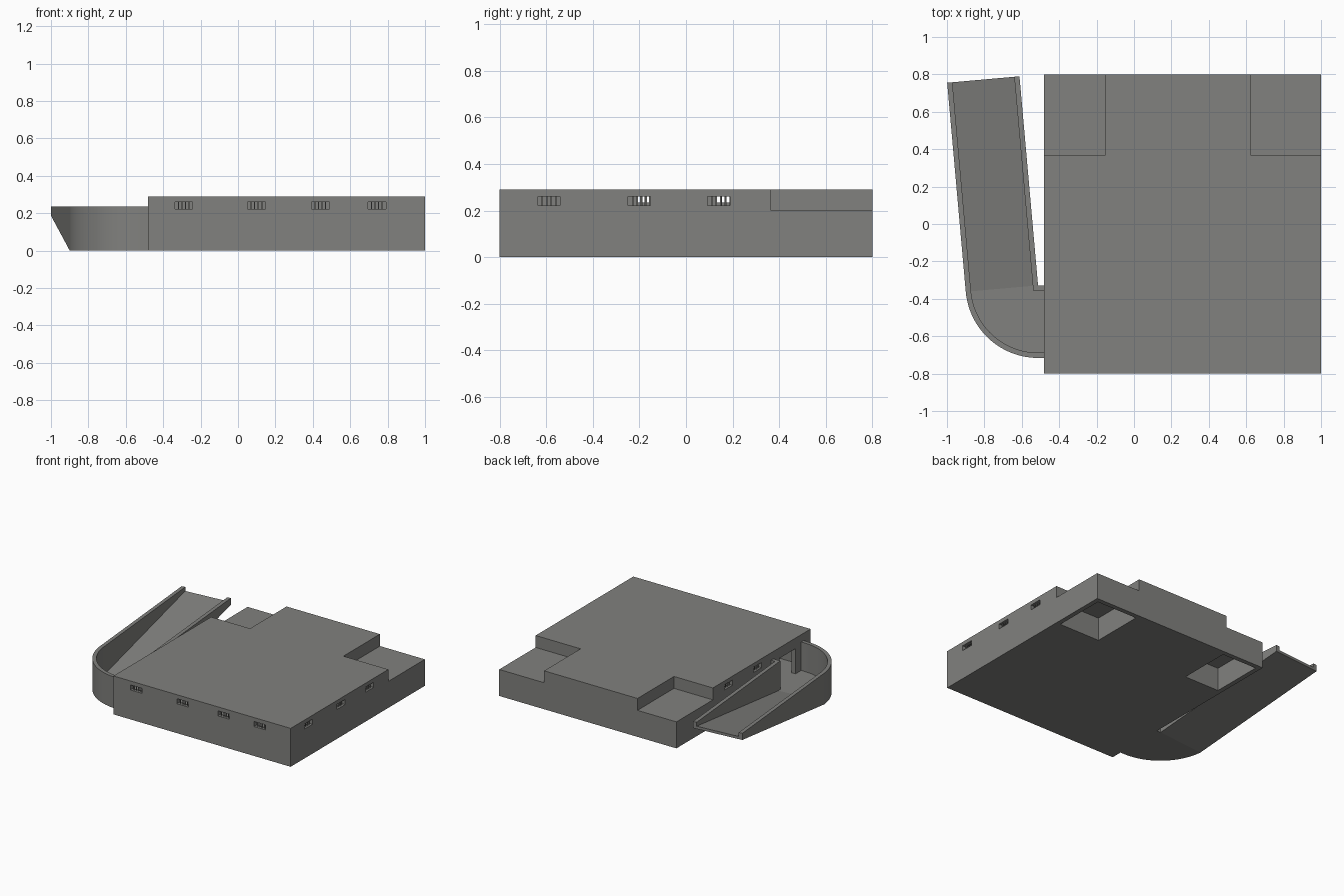
import bpy, bmesh, math
from mathutils import Vector

if "Cube" in bpy.data.objects:
    bpy.data.objects.remove(bpy.data.objects["Cube"])

grey = bpy.data.materials.new("concrete grey")
grey.diffuse_color = (0.22, 0.22, 0.21, 1)
grey.use_nodes = True
grey.node_tree.nodes["Principled BSDF"].inputs["Base Color"].default_value = grey.diffuse_color


def prism(name, pts, low, high):
    """Plan outline raised between two heights (numbers or functions of the point)."""
    f = lambda h, p: h(p) if callable(h) else h
    bm = bmesh.new()
    a = [bm.verts.new((p[0], p[1], f(low, p))) for p in pts]
    b = [bm.verts.new((p[0], p[1], f(high, p))) for p in pts]
    bm.faces.new(a[::-1])
    bm.faces.new(b)
    n = len(pts)
    for i in range(n):
        j = (i + 1) % n
        bm.faces.new((a[i], a[j], b[j], b[i]))
    bmesh.ops.recalc_face_normals(bm, faces=bm.faces)
    me = bpy.data.meshes.new(name)
    bm.to_mesh(me)
    bm.free()
    me.materials.append(grey)
    ob = bpy.data.objects.new(name, me)
    bpy.context.collection.objects.link(ob)
    return ob


def box(name, x0, x1, y0, y1, z0, z1):
    return prism(name, [(x0, y0), (x1, y0), (x1, y1), (x0, y1)], z0, z1)


def cut(target, cutter):
    cutter.hide_render = True
    m = target.modifiers.new("cut", 'BOOLEAN')
    m.operation, m.solver, m.object = 'DIFFERENCE', 'EXACT', cutter
    bpy.context.view_layer.objects.active = target
    bpy.ops.object.modifier_apply(modifier=m.name)
    bpy.data.objects.remove(cutter)


# Main block with stepped back corners
X0, X1, Y0, Y1, H = -0.48, 1.0, -0.8, 0.8, 0.29
WALL = 0.035
block = box("bunker_block", X0, X1, Y0, Y1, 0, H)
for x0, x1 in ((-0.6, -0.155), (0.625, 1.1)):
    cut(block, box("notch", x0, x1, 0.365, 0.9, 0.2, 0.4))

# T-shaped hollow room
room = [(X0 + WALL, Y0 + WALL), (X1 - WALL, Y0 + WALL), (X1 - WALL, 0.33), (0.59, 0.33),
        (0.59, Y1 - WALL), (-0.12, Y1 - WALL), (-0.12, 0.33), (X0 + WALL, 0.33)]
cut(block, prism("room", room, 0.02, 0.268))

# Corner pockets open from below
for x0, x1 in ((X0 + WALL, -0.155), (0.625, X1 - WALL)):
    cut(block, box("pocket", x0, x1, 0.365, Y1 - WALL, -0.1, 0.175))

# Doorway onto the landing
cut(block, box("doorway", X0 - 0.1, X0 + 0.06, -0.62, -0.43, 0.02, 0.21))

# Slit windows with vertical bars
WZ0, WZ1, WW = 0.222, 0.26, 0.096
slits = [("front", x) for x in (-0.29, 0.098, 0.44, 0.742)]
slits += [("right", y) for y in (-0.588, -0.2, 0.14)]
slits += [("left", y) for y in (-0.165, 0.18)]


def wall_box(name, side, c, half, depth, z0, z1):
    d0, d1 = depth
    if side == "front":
        return box(name, c - half, c + half, Y0 + d0, Y0 + d1, z0, z1)
    if side == "right":
        return box(name, X1 - d1, X1 - d0, c - half, c + half, z0, z1)
    return box(name, X0 + d0, X0 + d1, c - half, c + half, z0, z1)


for side, c in slits:
    cut(block, wall_box("slit", side, c, WW / 2, (-0.05, 0.06), WZ0, WZ1))
    for i in range(4):
        wall_box("window_bar", side, c + (i - 1.5) * WW / 5, 0.003, (0.014, 0.02), WZ0, WZ1)

# Ramp, in its own axes: t along the ramp, s across it
C = Vector((-0.513, -0.328))
ang = math.radians(5.08)
along = Vector((-math.sin(ang), math.cos(ang)))
across = Vector((-math.cos(ang), -math.sin(ang)))
LEN, WID, TOP, SIDE, RISE = 1.122, 0.388, 0.235, 0.028, 0.185
at = lambda s, t: C + along * t + across * s
slope = lambda p: RISE * max(0, (Vector(p) - C).dot(along)) / LEN


def strip(s0, s1):
    return [at(s0, 0), at(s0, LEN), at(s1, LEN), at(s1, 0)]


prism("ramp_floor", strip(SIDE, WID - SIDE), slope, lambda p: slope(p) + 0.02)
prism("ramp_inner_wall", strip(0, SIDE), slope, TOP)
prism("ramp_outer_wall", strip(WID - SIDE, WID), slope, TOP)

# Curved landing between ramp and doorway
N = 24


def arc(r):
    a0, a1 = math.pi + ang, 1.5 * math.pi
    pts = [C + r * Vector((math.cos(a0 + (a1 - a0) * i / N), math.sin(a0 + (a1 - a0) * i / N)))
           for i in range(N + 1)]
    return pts + [Vector((X0, C.y - r))]


prism("landing_floor", [Vector((X0, C.y)), C] + arc(WID - SIDE), 0, 0.02)
curb = prism("landing_curved_wall", arc(WID) + arc(WID - SIDE)[::-1], 0, TOP)
prism("landing_short_wall", [(X0, C.y), C, at(SIDE, 0), at(SIDE, -0.025), (X0, C.y - SIDE)], 0, TOP)

bpy.ops.object.select_all(action='DESELECT')
curb.select_set(True)
bpy.context.view_layer.objects.active = curb
bpy.ops.object.shade_smooth_by_angle(angle=math.radians(30))
